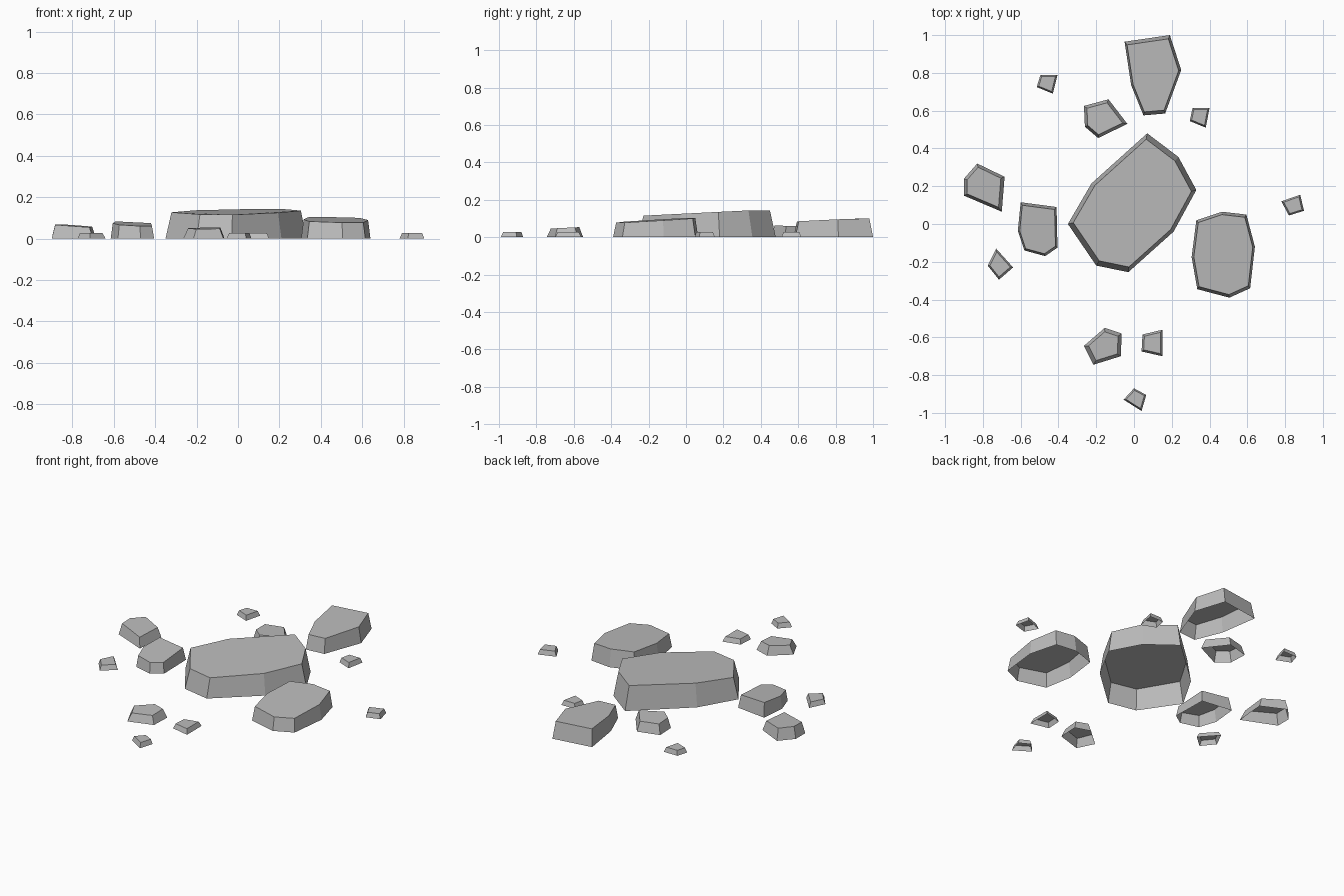
import bpy
import bmesh
from mathutils import Vector

default_cube = bpy.data.objects.get("Cube")
if default_cube:
    bpy.data.objects.remove(default_cube, do_unlink=True)

# One plain stone colour for every rock
stone = bpy.data.materials.new("grey_stone")
stone.use_nodes = True
stone_colour = (0.5, 0.5, 0.5, 1)
stone.diffuse_color = stone_colour
stone.node_tree.nodes["Principled BSDF"].inputs["Base Color"].default_value = stone_colour

CENTI = 0.01


def make_rock(name, outline, height, taper, slope_x=0, slope_y=0, highest=1):
    """Open-bottomed slab: clockwise ground outline in hundredths,
    walls leaning inwards, and a flat, slightly tilted top."""
    mesh = bpy.data.meshes.new(name)
    bm = bmesh.new()
    ground = [Vector((x, y, 0)) * CENTI for x, y in reversed(outline)]
    middle = sum(ground, Vector()) / len(ground)

    def raised(point):
        offset = (point - middle) * taper
        tilt = slope_x * offset.x + slope_y * offset.y
        return middle + offset + Vector((0, 0, min(height + tilt, highest)))

    base_ring = [bm.verts.new(point) for point in ground]
    top_ring = [bm.verts.new(raised(point)) for point in ground]
    bm.faces.new(top_ring)
    for index in range(len(ground)):
        before = index - 1
        bm.faces.new((base_ring[before], base_ring[index],
                      top_ring[index], top_ring[before]))
    bm.to_mesh(mesh)
    bm.free()
    mesh.materials.append(stone)
    rock = bpy.data.objects.new(name, mesh)
    bpy.context.scene.collection.objects.link(rock)
    return rock


def make_pebble(name, outline):
    """Small four-sided stone with the shared pebble height and taper."""
    return make_rock(name, outline, height=0.028, taper=0.8)


# Large slabs
make_rock("central_slab",
          [(7, 48), (23.5, 35.5), (33, 18), (21, -4),
           (-3, -25.5), (-20, -22), (-35, 0), (-22.5, 21.5)],
          height=0.131, taper=0.92, slope_y=0.05, highest=0.143)
make_rock("back_slab",
          [(-5, 96.5), (19, 100), (25, 81.5),
           (16.5, 58.5), (5, 57.5), (-1.5, 73.5)],
          height=0.094, taper=0.91, slope_y=0.05, highest=0.1)
make_rock("left_slab",
          [(33, 2), (46.5, 6.5), (59.5, 5), (64, -12),
           (61.5, -34), (50.5, -39), (33.5, -34.5), (30.5, -17.5)],
          height=0.091, taper=0.93, slope_x=-0.02, slope_y=0.06)

# Medium rocks
make_rock("right_rock",
          [(-60, 11.5), (-41, 9), (-40.5, -12.5),
           (-47, -17), (-58, -14), (-61.5, -3.5)],
          height=0.07, taper=0.9, slope_x=-0.04, slope_y=0.07)
make_rock("far_right_rock",
          [(-83, 32), (-68.5, 25), (-70, 6.5), (-90, 15), (-90, 24)],
          height=0.063, taper=0.83, slope_x=-0.06, slope_y=0.03)
make_rock("back_rock",
          [(-26.5, 62.5), (-13.5, 66), (-3.5, 53), (-19, 45.5), (-26, 51.5)],
          height=0.06, taper=0.82, slope_y=-0.03)
make_rock("front_rock",
          [(-15.5, -55), (-6.5, -58), (-7, -70), (-21.5, -74.5), (-26.5, -64.5)],
          height=0.05, taper=0.78, slope_y=0.05)

# Scattered pebbles
make_pebble("front_left_pebble", [(4.5, -58.5), (15, -56), (15, -70), (4, -67.5)])
make_pebble("front_pebble", [(0, -87), (6.5, -90.5), (4, -99), (-5.5, -93)])
make_pebble("right_pebble", [(-73, -13), (-64, -23), (-71.5, -29.5), (-77.5, -22)])
make_pebble("back_right_pebble", [(-49.5, 79), (-40.5, 79), (-43, 69), (-51.5, 72.5)])
make_pebble("back_left_pebble", [(31, 61.5), (40, 61.5), (38, 51), (29.5, 54.5)])
make_pebble("left_pebble", [(88, 15.5), (90, 7), (82, 4.5), (78, 12)])
